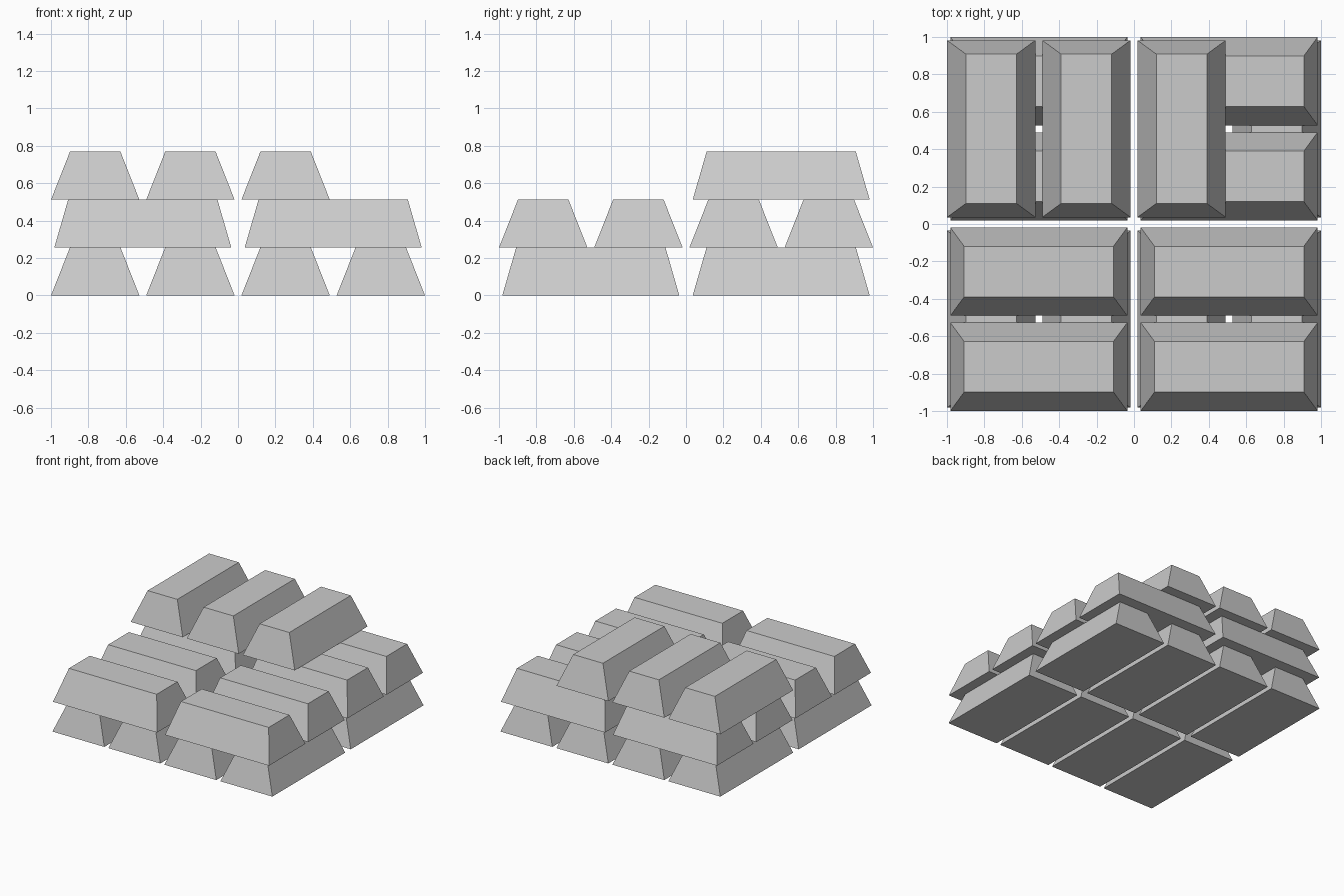
import bpy, bmesh
from math import pi
from mathutils import Matrix

if "Cube" in bpy.data.objects:
    bpy.data.objects.remove(bpy.data.objects["Cube"])

WIDTH, LENGTH, HEIGHT = 0.472, 0.946, 0.256
TOP_W, TOP_L = 0.27, 0.798
PITCH = 0.509                      # spacing across the narrow side

# Shared tapered ingot, long along y, base at z = 0
mesh = bpy.data.meshes.new("ingot")
bm = bmesh.new()
bmesh.ops.create_cube(bm, size=1)
for v in bm.verts:
    top = v.co.z > 0
    v.co.x *= TOP_W if top else WIDTH
    v.co.y *= TOP_L if top else LENGTH
    v.co.z = HEIGHT if top else 0
bm.to_mesh(mesh)
bm.free()


def ingot(name, x, y, layer, turned=False):
    ob = bpy.data.objects.new(name, mesh)
    ob.location = (x, y, layer * HEIGHT)
    ob.rotation_euler.z = pi / 2 if turned else 0
    bpy.context.collection.objects.link(ob)


narrow = [(i - 1.5) * PITCH for i in range(4)]
wide = [-PITCH, PITCH]

# Bottom layer lengthwise, middle layer turned crosswise
for a in narrow:
    for b in wide:
        ingot("bottom_ingot", a, b, 0)
        ingot("middle_ingot", b, a, 1, True)

# Partial top layer: three ingots at the back
for a in narrow[:3]:
    ingot("top_ingot", a, PITCH, 2)
